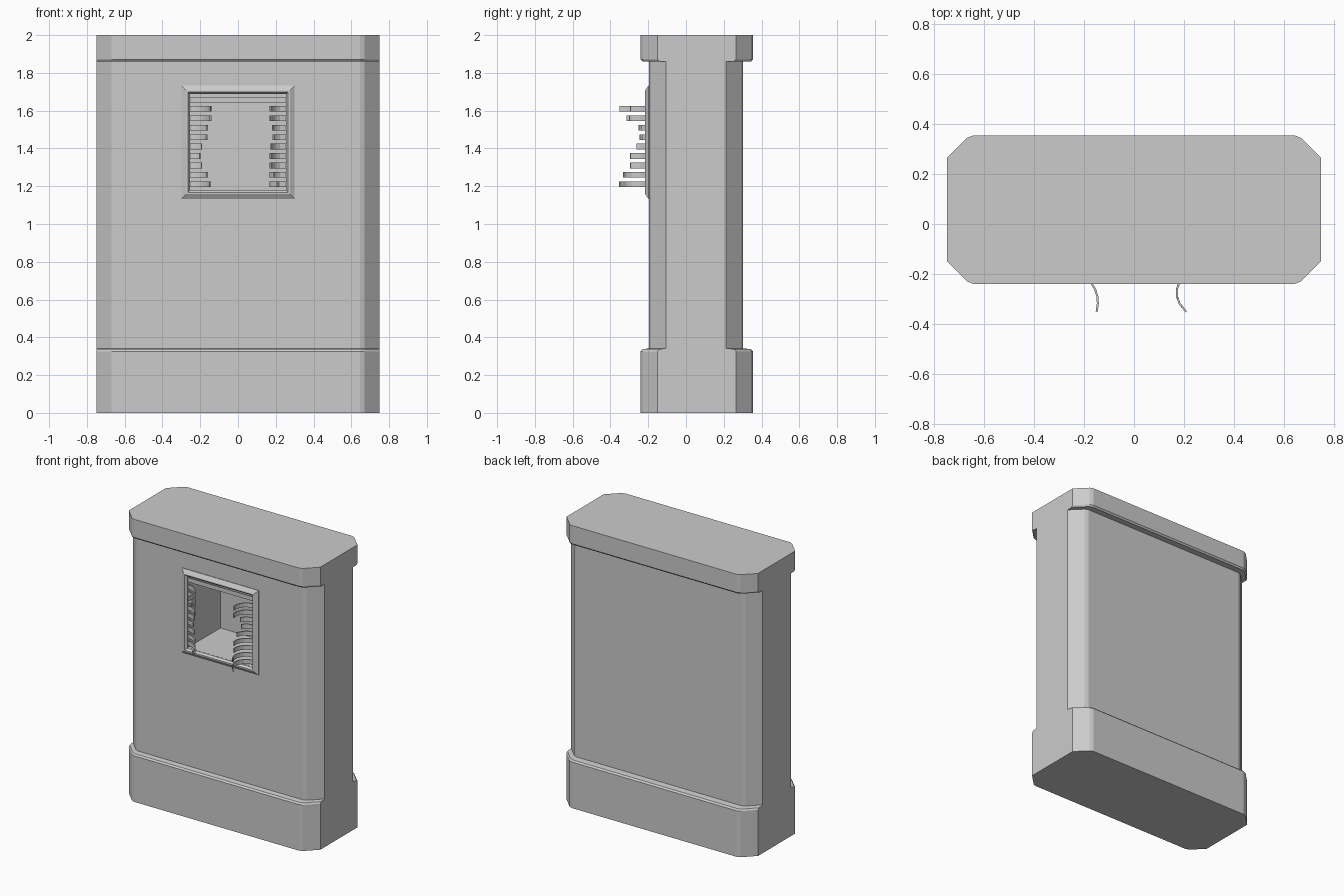
import bpy, bmesh

if "Cube" in bpy.data.objects:
    bpy.data.objects.remove(bpy.data.objects["Cube"])


def make_object(name, bm):
    bmesh.ops.recalc_face_normals(bm, faces=bm.faces)
    mesh = bpy.data.meshes.new(name)
    bm.to_mesh(mesh)
    bm.free()
    ob = bpy.data.objects.new(name, mesh)
    bpy.context.collection.objects.link(ob)
    return ob


def bridge(bm, rings):
    # quads between successive closed rings of vertices
    for a, b in zip(rings, rings[1:]):
        n = len(a)
        for i in range(n):
            j = (i + 1) % n
            bm.faces.new((a[i], a[j], b[j], b[i]))


def box(name, x0, x1, y0, y1, z0, z1):
    bm = bmesh.new()
    bmesh.ops.create_cube(bm, size=1)
    for v in bm.verts:
        v.co.x = (x0 + x1) / 2 + v.co.x * (x1 - x0)
        v.co.y = (y0 + y1) / 2 + v.co.y * (y1 - y0)
        v.co.z = (z0 + z1) / 2 + v.co.z * (z1 - z0)
    return make_object(name, bm)


# wall: chamfered outline lofted through base, shaft and cap
def outline(front, back):
    quarter = [(0.645, 0.0), (0.67, 0.01), (0.75, 0.09)]
    pts = [(x, front + d) for x, d in quarter]
    pts += [(x, back - d) for x, d in reversed(quarter)]
    return pts + [(-x, y) for x, y in reversed(pts)]


sections = [
    (0, -0.24, 0.355), (0.326, -0.24, 0.355), (0.337, -0.23, 0.345),
    (0.342, -0.195, 0.303), (1.86, -0.195, 0.303),
    (1.861, -0.23, 0.345), (1.872, -0.24, 0.355), (2, -0.24, 0.355),
]
bm = bmesh.new()
rings = [[bm.verts.new((x, y, z)) for x, y in outline(f, b)] for z, f, b in sections]
bridge(bm, rings)
bm.faces.new(rings[0])
bm.faces.new(rings[-1])
wall = make_object("wall", bm)

# square recess cut into the front
cutter = box("recess_cutter", -0.257, 0.257, -0.4, 0.17, 1.178, 1.687)
cutter.hide_render = True
mod = wall.modifiers.new("recess", 'BOOLEAN')
mod.object = cutter
mod.operation = 'DIFFERENCE'
mod.solver = 'EXACT'
bpy.context.view_layer.objects.active = wall
bpy.ops.object.modifier_apply(modifier=mod.name)
bpy.data.objects.remove(cutter)

# bevelled window frame: (half size, y) profile swept round a square
ZC = 1.4325
profile = [(0.30, -0.19), (0.30, -0.199), (0.274, -0.216),
           (0.266, -0.216), (0.255, -0.203), (0.255, -0.19)]
bm = bmesh.new()
rings = [[bm.verts.new((sx * h, y, ZC + sz * h))
          for sx, sz in ((-1, -1), (1, -1), (1, 1), (-1, 1))]
         for h, y in profile]
bridge(bm, rings + [rings[0]])
make_object("window_frame", bm)

# unbroken slat at the top of the grille
box("top_slat", -0.257, 0.257, -0.194, -0.186, 1.643, 1.673)


# broken slats bent outward, each cut off at its own tip depth
def cut_path(path, tip):
    out = [path[0]]
    for (x0, y0), (x1, y1) in zip(path, path[1:]):
        if y1 <= tip:
            t = (tip - y0) / (y1 - y0)
            return out + [(x0 + t * (x1 - x0), tip)]
        out.append((x1, y1))
    return out


def bent_slats(name, path, tips):
    bm = bmesh.new()
    for i, tip in enumerate(tips):
        z = 1.61 - 0.05 * i
        pairs = [(bm.verts.new((x, y, z - 0.015)), bm.verts.new((x, y, z + 0.015)))
                 for x, y in cut_path(path, tip)]
        for a, b in zip(pairs, pairs[1:]):
            bm.faces.new((a[0], b[0], b[1], a[1]))
    ob = make_object(name, bm)
    solid = ob.modifiers.new("thickness", 'SOLIDIFY')
    solid.thickness = 0.008
    solid.offset = 0
    return ob


bent_slats("left_bent_slats",
           [(-0.257, -0.19), (-0.22, -0.198), (-0.192, -0.213), (-0.172, -0.235),
            (-0.156, -0.262), (-0.147, -0.29), (-0.145, -0.318), (-0.151, -0.36)],
           [-0.352, -0.315, -0.25, -0.245, -0.213, -0.208, -0.213, -0.25, -0.30])
bent_slats("right_bent_slats",
           [(0.257, -0.19), (0.22, -0.199), (0.197, -0.215), (0.181, -0.238),
            (0.172, -0.262), (0.172, -0.29), (0.182, -0.318), (0.21, -0.353)],
           [-0.295, -0.30, -0.235, -0.23, -0.26, -0.295, -0.295, -0.33, -0.353])
